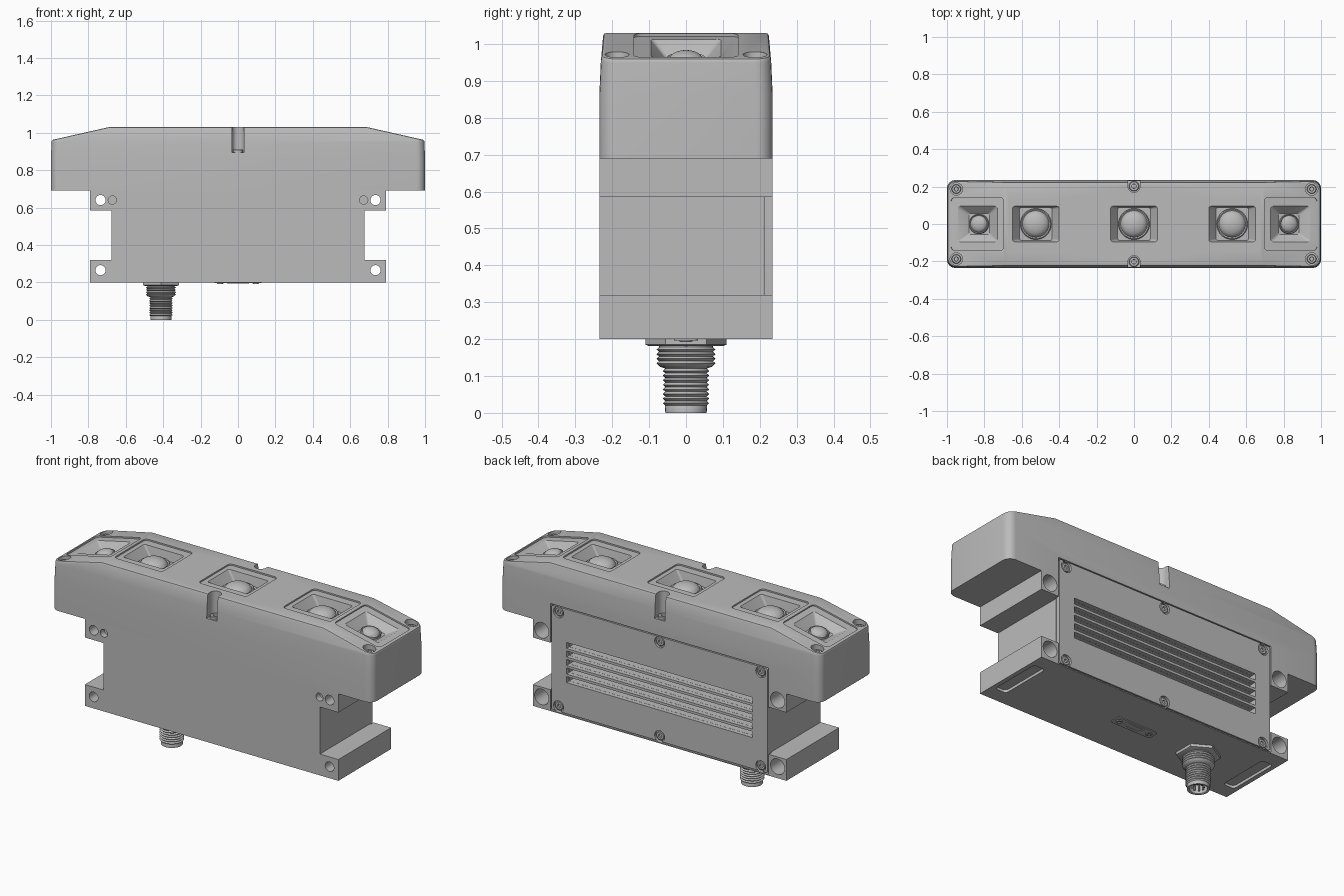
import bpy, bmesh, math
from mathutils import Matrix, Vector

if "Cube" in bpy.data.objects:
    bpy.data.objects.remove(bpy.data.objects["Cube"], do_unlink=True)

grey = bpy.data.materials.new("housing grey")
grey.use_nodes = True
grey.diffuse_color = (0.5, 0.5, 0.5, 1)
grey.node_tree.nodes["Principled BSDF"].inputs["Base Color"].default_value = (0.5, 0.5, 0.5, 1)
parts = []
BACK = Matrix.Rotation(-math.pi / 2, 4, 'X')   # turns +z to +y
SLOPE = math.atan2(0.07, 0.31)


def place(x, y, z, rot=None):
    return Matrix.Translation((x, y, z)) @ (rot or Matrix())


def circle(r, z, n=32):
    return [(r * math.cos(2 * math.pi * i / n), r * math.sin(2 * math.pi * i / n), z) for i in range(n)]


def rounded(hx, hy, r, z, seg=6):
    ring = []
    for q, (sx, sy) in enumerate([(1, 1), (-1, 1), (-1, -1), (1, -1)]):
        for i in range(seg + 1):
            a = math.pi / 2 * (q + i / seg)
            ring.append((sx * (hx - r) + r * math.cos(a), sy * (hy - r) + r * math.sin(a), z))
    return ring


def rect(hx, hy, z):
    return [(hx, hy, z), (-hx, hy, z), (-hx, -hy, z), (hx, -hy, z)]


def loft_mesh(rings):
    bm = bmesh.new()
    loops = [[bm.verts.new(p) for p in ring] for ring in rings]
    n = len(loops[0])
    for a, b in zip(loops, loops[1:]):
        for i in range(n):
            bm.faces.new((a[i], a[(i + 1) % n], b[(i + 1) % n], b[i]))
    bm.faces.new(loops[0][::-1])
    bm.faces.new(loops[-1])
    bmesh.ops.recalc_face_normals(bm, faces=bm.faces[:])
    return bm


def finish(name, bm, matrix=None, keep=True):
    if matrix:
        bm.transform(matrix)
    me = bpy.data.meshes.new(name)
    bm.to_mesh(me)
    bm.free()
    me.materials.append(grey)
    ob = bpy.data.objects.new(name, me)
    bpy.context.scene.collection.objects.link(ob)
    if keep:
        parts.append(ob)
    else:
        ob.hide_render = True
    return ob


def loft(name, rings, matrix=None, keep=True):
    return finish(name, loft_mesh(rings), matrix, keep)


def lathe(name, profile, matrix=None, keep=True, n=32):
    return loft(name, [circle(r, z, n) for r, z in profile], matrix, keep)


def cut_box(x0, x1, y0, y1, z0, z1):
    return loft("cutter", [rect((x1 - x0) / 2, (y1 - y0) / 2, z) for z in (z0, z1)],
                place((x0 + x1) / 2, (y0 + y1) / 2, 0), False)


def cut_cyl(r, z0, z1, matrix):
    return lathe("cutter", [(r, z0), (r, z1)], matrix, False)


def carve(ob, cutters):
    for c in cutters:
        m = ob.modifiers.new("cut", 'BOOLEAN')
        m.operation, m.solver, m.object = 'DIFFERENCE', 'EXACT', c
    deps = bpy.context.evaluated_depsgraph_get()
    deps.update()
    me = bpy.data.meshes.new_from_object(ob.evaluated_get(deps))
    ob.modifiers.clear()
    ob.data = me


def screw(name, r, matrix):
    s = r * 0.45
    lathe(name, [(r, -0.02), (r, -0.003), (r * 0.88, 0), (s, 0), (s * 0.9, -0.01)], matrix, n=24)


# Sensor hood with sloping ends and softened top rim
bm = loft_mesh([rounded(1, 0.235, 0.045, 0.69), rounded(1, 0.235, 0.045, 0.86),
                rounded(0.997, 0.231, 0.045, 0.95), rounded(0.992, 0.224, 0.045, 1.03)])
for s in (-1, 1):
    res = bmesh.ops.bisect_plane(bm, geom=bm.verts[:] + bm.edges[:] + bm.faces[:], plane_co=(s * 0.69, 0, 1.03),
                                 plane_no=Vector((s * 0.07, 0, 0.31)).normalized(), clear_outer=True)
    cut = [e for e in res["geom_cut"] if isinstance(e, bmesh.types.BMEdge) and e.is_boundary]
    if cut:
        bmesh.ops.edgeloop_fill(bm, edges=cut)
bmesh.ops.recalc_face_normals(bm, faces=bm.faces[:])
rim = [e for e in bm.edges if min(v.co.z for v in e.verts) > 0.951
       and len(e.link_faces) == 2 and e.calc_face_angle() > 0.6]
bmesh.ops.bevel(bm, geom=rim, offset=0.008, segments=2, profile=0.5, affect='EDGES')
hood = finish("sensor_hood", bm)

# Chassis with side notches
half = [(0.79, 0.2), (0.79, 0.32), (0.675, 0.32), (0.675, 0.585), (0.79, 0.585), (0.79, 0.69)]
outline = half + [(-x, z) for x, z in half[::-1]]
chassis = loft("chassis", [[(x, y, z) for x, z in outline] for y in (-0.235, 0.235)])

# Back cover plate
plate = loft("back_cover", [rounded(0.674, 0.294, 0.012, z) for z in (0, 0.024)], place(0, 0.211, 0.506, BACK))
cover_recess = cut_box(-0.68, 0.68, 0.21, 0.3, 0.206, 0.806)
hood_cuts, chassis_cuts, plate_cuts = [cover_recess], [cover_recess], []

# Cooling slots
for i in range(5):
    z = 0.387 + i * 0.048
    slot = cut_box(-0.58, 0.58, 0.12, 0.3, z, z + 0.034)
    chassis_cuts.append(slot)
    plate_cuts.append(slot)

# Cover screws
for x in (-0.63, 0, 0.63):
    for z in (0.24, 0.77):
        plate_cuts.append(cut_cyl(0.031, -0.012, 0.05, place(x, 0.235, z, BACK)))
        screw("cover_screw", 0.024, place(x, 0.231, z, BACK))

# Mounting holes, small front holes and foot slots
for s in (-1, 1):
    for z in (0.265, 0.64):
        chassis_cuts.append(cut_cyl(0.027, -0.3, 0.3, place(s * 0.735, 0, z, BACK)))
        chassis_cuts.append(cut_cyl(0.044, 0.1, 0.3, place(s * 0.735, 0, z, BACK)))
    chassis_cuts.append(cut_cyl(0.022, -0.3, -0.2, place(s * 0.672, 0, 0.64, BACK)))
    chassis_cuts.append(loft("cutter", [rounded(0.035, 0.15, 0.02, z) for z in (0.1, 0.215)],
                             place(s * 0.73, 0, 0), False))

# Screws in the side grooves and at the hood corners
for sy in (-1, 1):
    y0, y1 = sorted((sy * 0.2, sy * 0.3))
    hood_cuts.append(cut_cyl(0.032, 0.895, 1.1, place(0, sy * 0.202, 0)))
    hood_cuts.append(cut_box(-0.0318, 0.0318, y0, y1, 0.895, 1.1))
    screw("groove_screw", 0.027, place(0, sy * 0.202, 0.91))
    for sx in (-1, 1):
        hood_cuts.append(cut_cyl(0.033, 0.935, 1.1, place(sx * 0.95, sy * 0.187, 0)))
        screw("corner_screw", 0.025, place(sx * 0.95, sy * 0.187, 0.953))


# Sensor pockets: shallow window recess, funnel, ring and lens
def pocket(matrix, hx, fx, lens, depth):
    hood_cuts.append(loft("cutter", [rounded(hx, 0.141, 0.022, z) for z in (-0.008, 0.1)], matrix, False))
    hood_cuts.append(loft("cutter", [rounded(lens * 1.05, lens * 1.05, 0.01, -depth),
                                     rounded(fx, 0.095, 0.012, -0.008),
                                     rounded(fx, 0.095, 0.012, 0.05)], matrix, False))
    profile = [(lens, -0.01), (lens, 0.012), (lens * 0.94, 0.016), (lens * 0.86, 0.012)]
    for i in range(1, 8):
        a = math.pi / 2 * i / 7.2
        profile.append((lens * 0.84 * math.cos(a), 0.01 + lens * 0.42 * math.sin(a)))
    lathe("sensor_lens", profile, matrix @ Matrix.Translation((0, 0, -depth)), n=40)


for x in (-0.525, 0, 0.525):
    pocket(place(x, 0, 1.03), 0.15, 0.125, 0.083, 0.06)
for s in (-1, 1):
    z = 1.03 - (0.838 - 0.69) * 0.07 / 0.31
    pocket(place(s * 0.838, 0, z, Matrix.Rotation(s * SLOPE, 4, 'Y')), 0.145, 0.108, 0.053, 0.048)

carve(hood, hood_cuts)
carve(chassis, chassis_cuts)
carve(plate, plate_cuts)
for c in [o for o in bpy.data.objects if o.name.startswith("cutter")]:
    bpy.data.objects.remove(c, do_unlink=True)

# Round cable connector: hex nut, threaded collar, threaded plug, pins
cx = -0.412
lathe("connector_nut", [(0.1, 0.181), (0.11, 0.185), (0.11, 0.2)],
      place(cx, 0, 0, Matrix.Rotation(math.pi / 2, 4, 'Z')), n=6)


def thread(r, z0, z1, turns):
    step = (z1 - z0) / turns
    return [(r - 0.007 * (k % 2 == 0), z0 + step * k / 2) for k in range(2 * turns + 1)]


lathe("threaded_plug", [(0.045, 0.05), (0.045, 0.002), (0.048, 0), (0.056, 0), (0.057, 0.018)]
      + thread(0.063, 0.02, 0.12, 8) + [(0.07, 0.125)] + thread(0.08, 0.128, 0.178, 4) + [(0.073, 0.19)],
      place(cx, 0, 0))
for i in range(8):
    a = math.pi * i / 4
    lathe("contact_pin", [(0.005, 0.008), (0.005, 0.052)],
          place(cx + 0.029 * math.cos(a), 0.029 * math.sin(a), 0), n=8)

# Service port cover under the chassis
port = loft("port_cover", [rounded(0.125, 0.032, 0.012, z) for z in (0.196, 0.204)])
loft("port_rim", [rounded(0.045, 0.011, 0.008, 0.199), rounded(0.045, 0.011, 0.008, 0.193),
                  rounded(0.06, 0.018, 0.012, 0.193), rounded(0.06, 0.018, 0.012, 0.199)])
for x in (-0.095, 0.095):
    screw("port_screw", 0.017, place(x, 0, 0.192, Matrix.Rotation(math.pi, 4, 'X')))

# Smooth round surfaces, keep edges sharp
bpy.ops.object.select_all(action='DESELECT')
for ob in parts:
    ob.select_set(True)
bpy.context.view_layer.objects.active = hood
bpy.ops.object.shade_smooth_by_angle(angle=math.radians(30))
